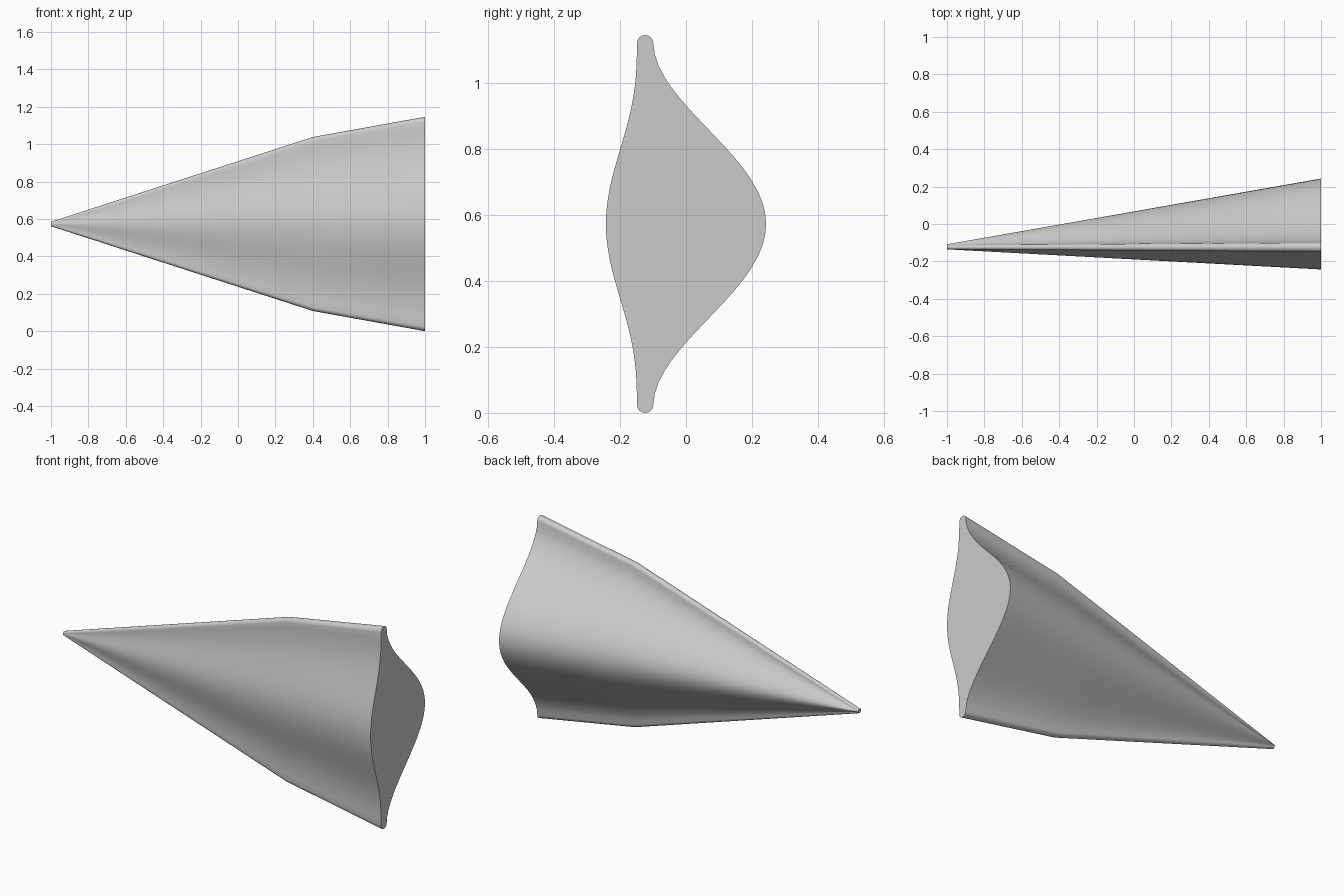
import bpy
import bmesh
from math import cos, sin, pi

cube = bpy.data.objects.get("Cube")
if cube:
    bpy.data.objects.remove(cube, do_unlink=True)

grey = bpy.data.materials.new("light grey")
grey.use_nodes = True
colour = (0.6, 0.6, 0.6, 1)
grey.diffuse_color = colour
grey.node_tree.nodes["Principled BSDF"].inputs["Base Color"].default_value = colour

MID_Z, RIM_Y = 0.573, -0.124
SIDE, ROUND = 32, 8


def lerp(a, b, t):
    return a + (b - a) * t


def half_height(x):
    """Straight taper to the shoulder, then a shallower one to the wide end."""
    if x < 0.4:
        return lerp(0.012, 0.465, (x + 1) / 1.4)
    return lerp(0.465, 0.573, (x - 0.4) / 0.6)


def section(x):
    """Closed outline: bulged back, round rim, shallower front, round rim."""
    t = (x + 1) / 2
    r = lerp(0.0115, 0.025, t)
    reach = half_height(x) - r
    back, front = lerp(0.004, 0.342, t), lerp(0.0, 0.094, t)
    pts = []
    for sign, bulge, power in ((1, back, 0.93), (-1, front, 1.35)):
        for i in range(SIDE + 1):
            s = lerp(-1, 1, i / SIDE)
            f = max(0, (1 + cos(pi * s)) / 2) ** power
            pts.append((x, RIM_Y + sign * (r + bulge * f), MID_Z + sign * s * reach))
        for i in range(1, ROUND):
            a = pi * i / ROUND
            pts.append((x, RIM_Y + sign * r * cos(a), MID_Z + sign * (reach + r * sin(a))))
    return pts


# Loft the outlines from the tip to the wide end
bm = bmesh.new()
stations = [lerp(-1, 0.4, i / 14) for i in range(15)] + [0.6, 0.8, 1]
rings = [[bm.verts.new(p) for p in section(x)] for x in stations]
for a, b in zip(rings, rings[1:]):
    n = len(a)
    for i in range(n):
        j = (i + 1) % n
        bm.faces.new((a[i], a[j], b[j], b[i]))

# Flat caps
bm.faces.new(rings[0])
bm.faces.new(rings[-1])
bmesh.ops.recalc_face_normals(bm, faces=bm.faces)

mesh = bpy.data.meshes.new("tapered_shell")
bm.to_mesh(mesh)
bm.free()
mesh.materials.append(grey)
shell = bpy.data.objects.new("tapered_shell", mesh)
bpy.context.collection.objects.link(shell)
bpy.context.view_layer.objects.active = shell
shell.select_set(True)
bpy.ops.object.shade_smooth_by_angle(angle=pi / 4)
